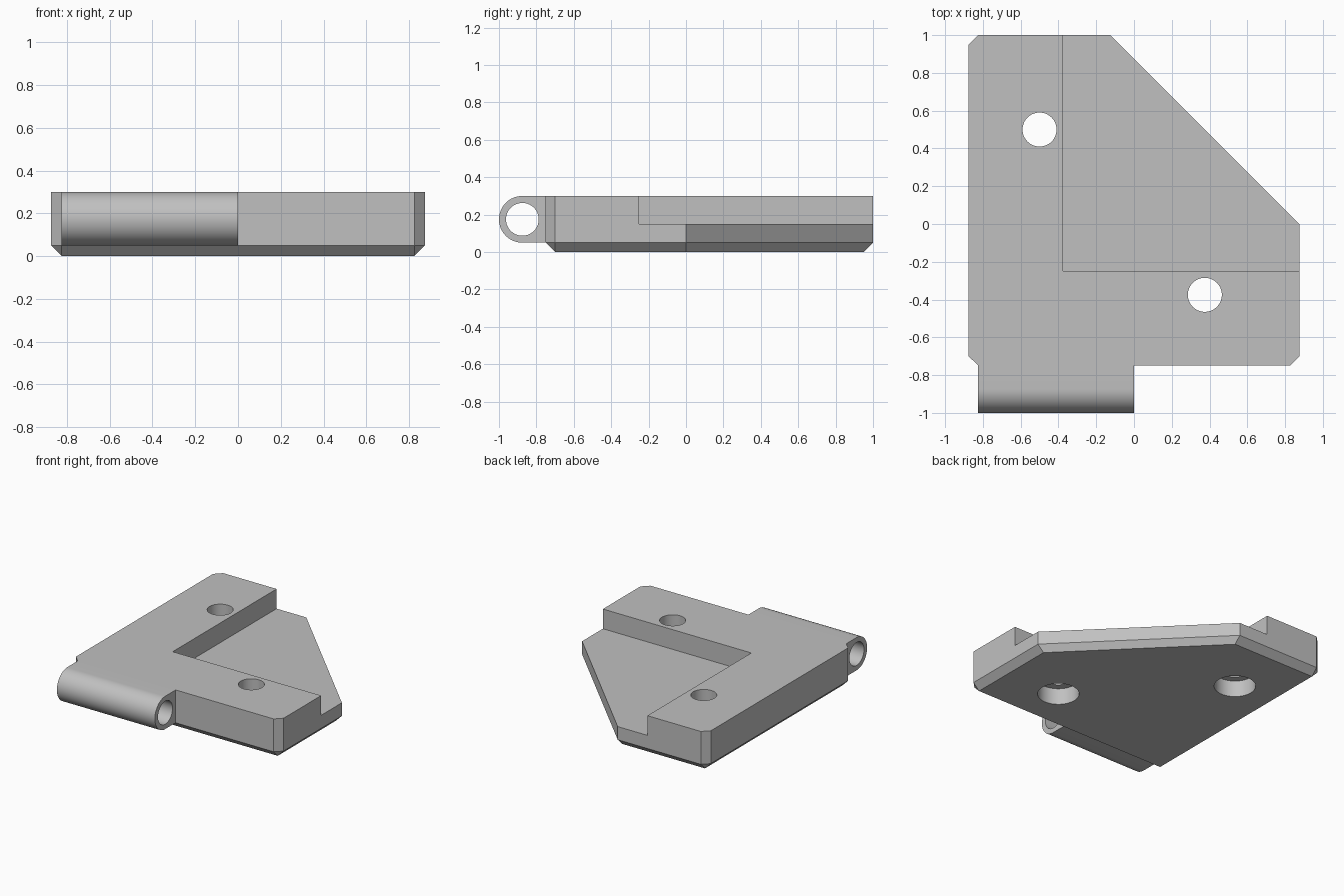
import bpy, bmesh, math
from mathutils import Matrix, Vector

cube = bpy.data.objects.get("Cube")
if cube:
    bpy.data.objects.remove(cube, do_unlink=True)

GREY = (0.53, 0.53, 0.53, 1.0)
mat = bpy.data.materials.new("plain grey")
mat.use_nodes = True
mat.diffuse_color = GREY
mat.node_tree.nodes["Principled BSDF"].inputs["Base Color"].default_value = GREY


def hull(name, points):
    """Solid convex object around the given points."""
    bm = bmesh.new()
    for p in points:
        bm.verts.new(p)
    bmesh.ops.convex_hull(bm, input=bm.verts[:])
    bmesh.ops.dissolve_limit(bm, angle_limit=0.01, verts=bm.verts[:], edges=bm.edges[:])
    bmesh.ops.recalc_face_normals(bm, faces=bm.faces[:])
    return make(name, bm)


def cylinder(name, radius, start, end):
    """Cylinder between two points."""
    start, end = Vector(start), Vector(end)
    axis = end - start
    turn = axis.to_track_quat('Z', 'Y').to_matrix().to_4x4()
    bm = bmesh.new()
    bmesh.ops.create_cone(bm, cap_ends=True, segments=64, radius1=radius, radius2=radius,
                          depth=axis.length,
                          matrix=Matrix.Translation((start + end) / 2) @ turn)
    return make(name, bm)


def make(name, bm):
    mesh = bpy.data.meshes.new(name)
    bm.to_mesh(mesh)
    bm.free()
    mesh.materials.append(mat)
    obj = bpy.data.objects.new(name, mesh)
    bpy.context.collection.objects.link(obj)
    return obj


def activate(obj):
    bpy.ops.object.select_all(action='DESELECT')
    obj.select_set(True)
    bpy.context.view_layer.objects.active = obj


def cut(obj, cutter):
    """Subtract the cutter and throw it away."""
    mod = obj.modifiers.new("cut", 'BOOLEAN')
    mod.operation = 'DIFFERENCE'
    mod.solver = 'EXACT'
    mod.object = cutter
    activate(obj)
    bpy.ops.object.modifier_apply(modifier=mod.name)
    bpy.data.objects.remove(cutter, do_unlink=True)


# Body plate: chamfered outline, narrowing to a smaller foot outline
W, C = 0.875, 0.05
FRONT, BACK, TOP = -0.75, 1.0, 0.3
outline = [(C - W, FRONT), (W - C, FRONT), (W, FRONT + C), (W, 0), (-0.125, BACK),
           (C - W, BACK), (-W, BACK - C), (-W, FRONT + C)]
foot = [(C - W, FRONT + C), (W - C, FRONT + C), (W - C, 0),
        (-0.125, BACK - C), (C - W, BACK - C)]
body = hull("body_plate", [(x, y, 0) for x, y in foot] +
            [(x, y, z) for z in (C, TOP) for x, y in outline])

# Corner recess that leaves a raised L
cut(body, hull("recess_cutter", [(x, y, z) for x in (-0.375, 1.2)
                                 for y in (-0.25, 1.2) for z in (0.15, 0.5)]))

# Screw holes, counterbored from below
for x, y in ((-0.5, 0.5), (0.375, -0.375)):
    cut(body, cylinder("hole_cutter", 0.09, (x, y, -0.2), (x, y, 0.5)))
    cut(body, cylinder("counterbore_cutter", 0.145, (x, y, -0.2), (x, y, 0.125)))

# Hinge barrel: rounded front, flat top and bottom running back to the body
R, Y, Z = 0.125, -0.875, 0.175
arc = [math.radians(90 + 180 * i / 32) for i in range(33)]
profile = [(Y + R * math.cos(a), Z + R * math.sin(a)) for a in arc]
profile += [(FRONT, Z - R), (FRONT, Z + R)]
barrel = hull("hinge_barrel", [(x, y, z) for x in (C - W, 0) for y, z in profile])
cut(barrel, cylinder("bore_cutter", 0.0875, (-1, Y, Z), (0.2, Y, Z)))

for obj in (body, barrel):
    activate(obj)
    bpy.ops.object.shade_smooth_by_angle(angle=math.radians(25))
